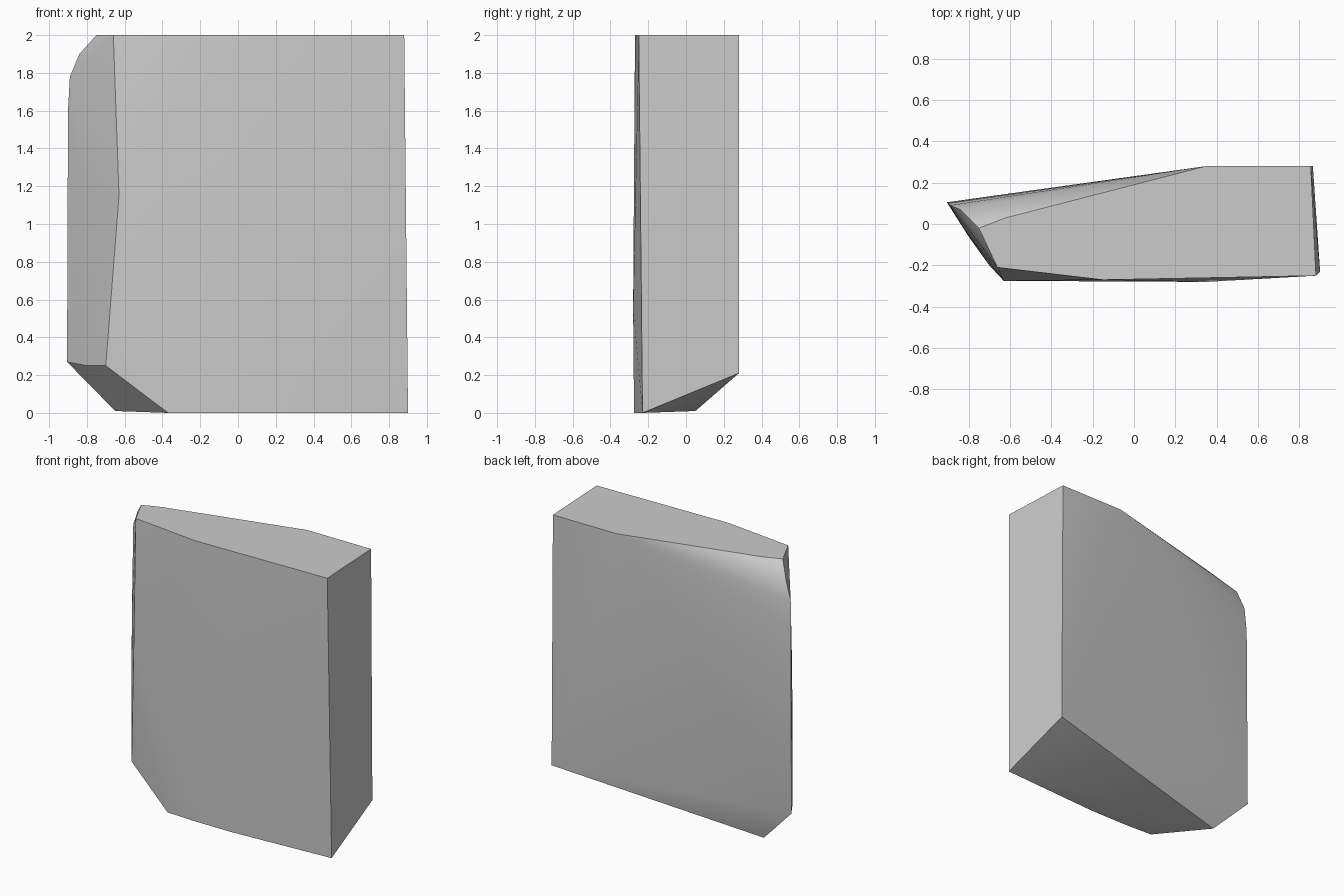
import bpy
import bmesh
import math

cube = bpy.data.objects.get("Cube")
if cube:
    bpy.data.objects.remove(cube, do_unlink=True)

stone = bpy.data.materials.new("light_grey_stone")
stone.use_nodes = True
colour = (0.6, 0.6, 0.6, 1)
stone.diffuse_color = colour
stone.node_tree.nodes["Principled BSDF"].inputs["Base Color"].default_value = colour

# Corner points of the chipped slab, grouped by region
top_rim = [(-.75, -.02, 2), (-.66, -.21, 2), (-.15, -.27, 2),
           (.88, -.25, 2), (.855, .28, 2), (.35, .28, 2), (-.62, .03, 2)]
chipped_shoulder = [(-.84, .07, 1.9), (-.89, .09, 1.78), (-.9, .1, 1.6)]
narrow_side = [(-.905, .105, .27), (-.8, -.06, .25), (-.7, -.2, .25),
               (-.8, -.055, 1.2)]
front_bulge = [(-.63, -.275, 1.15), (.35, -.28, .55)]
base_rim = [(.9, -.23, 0), (.14, -.275, 0), (-.15, -.275, 0),
            (-.37, -.265, 0), (-.65, .05, .01), (.865, .28, .21)]

# Wrap the corners in a convex shell
bm = bmesh.new()
for point in top_rim + chipped_shoulder + narrow_side + front_bulge + base_rim:
    bm.verts.new(point)
hull = bmesh.ops.convex_hull(bm, input=bm.verts)
loose = [v for v in bm.verts if not v.link_faces]
bmesh.ops.delete(bm, geom=loose, context='VERTS')
bmesh.ops.dissolve_limit(bm, angle_limit=math.radians(0.5),
                         verts=bm.verts, edges=bm.edges)
bmesh.ops.recalc_face_normals(bm, faces=bm.faces)

mesh = bpy.data.meshes.new("stone_slab")
bm.to_mesh(mesh)
bm.free()
mesh.materials.append(stone)
slab = bpy.data.objects.new("stone_slab", mesh)
bpy.context.collection.objects.link(slab)

# Soft shading across shallow facets, crisp corners
bpy.ops.object.select_all(action='DESELECT')
slab.select_set(True)
bpy.context.view_layer.objects.active = slab
bpy.ops.object.shade_smooth_by_angle(angle=math.radians(30))
